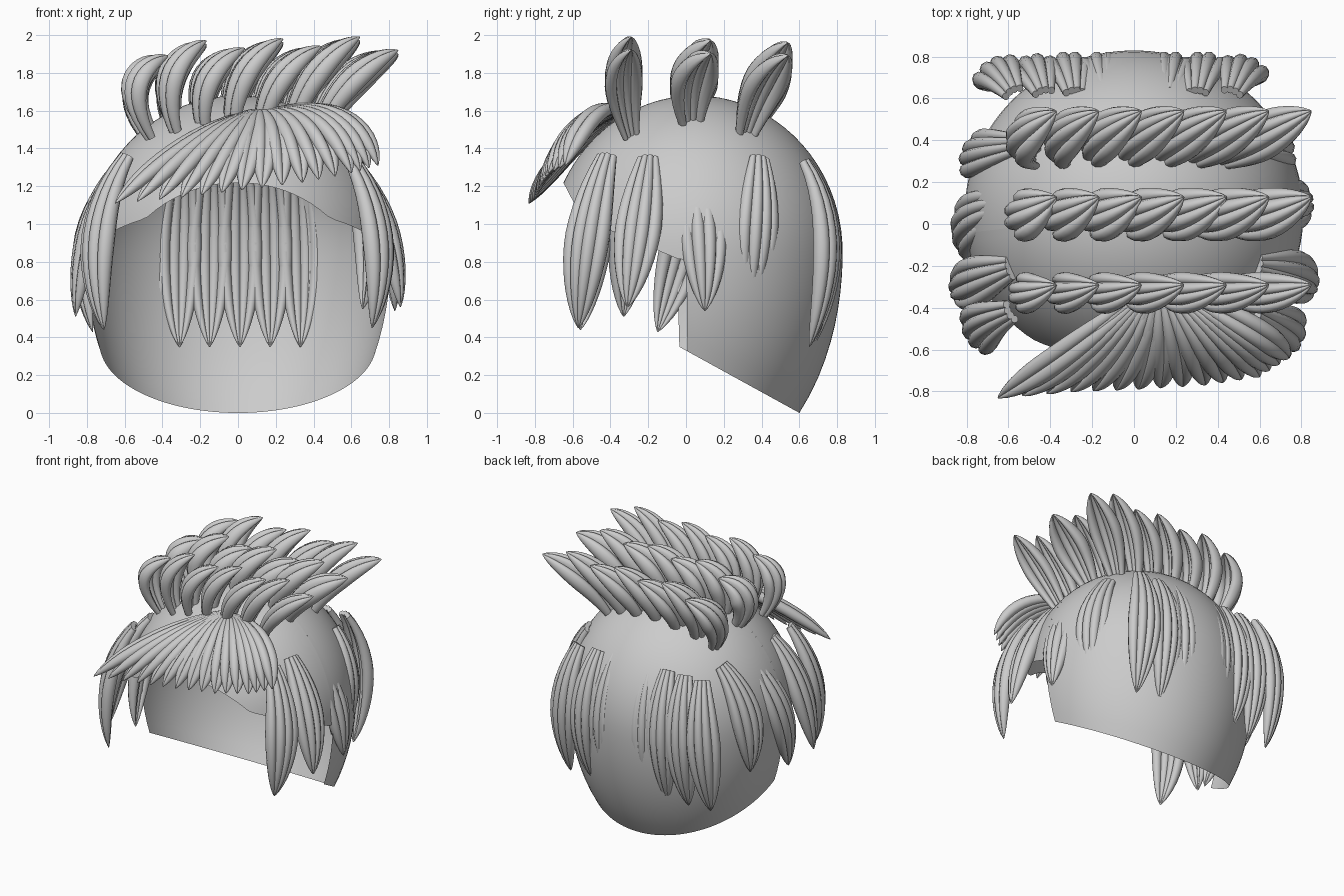
import bpy, bmesh, math
from mathutils import Vector as V

if "Cube" in bpy.data.objects:
    bpy.data.objects.remove(bpy.data.objects["Cube"])


def finish(name, bm):
    bmesh.ops.recalc_face_normals(bm, faces=bm.faces)
    me = bpy.data.meshes.new(name)
    bm.to_mesh(me)
    bm.free()
    me.shade_smooth()
    ob = bpy.data.objects.new(name, me)
    bpy.context.collection.objects.link(ob)
    return ob


# Scalp cap: egg-shaped shell, open underneath and at the face
CY, RX, RY, ZC, RUP, RLOW = 0.05, 0.81, 0.78, 0.85, 0.83, 1.2


def cap_point(th, z):
    r = math.sqrt(max(0, 1 - ((z - ZC) / (RUP if z > ZC else RLOW)) ** 2))
    return V((RX * r * math.cos(th), CY + RY * r * math.sin(th), z))


def cap_patch(bm, t0, t1, rim, cols, rows=28):
    grid = []
    for i in range(cols + 1):
        th = t0 + (t1 - t0) * i / cols
        z = 0.8
        for _ in range(40):
            z = 0.5 * z + 0.5 * rim(cap_point(th, z).y)
        top = ZC + RUP
        grid.append([bm.verts.new(cap_point(th, top - (top - z) * (1 - math.cos(math.pi / 2 * j / rows))))
                     for j in range(rows + 1)])
    for a, b in zip(grid, grid[1:]):
        for j in range(rows):
            bm.faces.new((a[j], a[j + 1], b[j + 1], b[j]))


bm = bmesh.new()
split_r, split_l = -0.06, math.pi + 0.12
cap_patch(bm, split_r, split_l, lambda y: max(0, 0.33 - 0.55 * y), 56)
cap_patch(bm, split_l, 2 * math.pi + split_r,
          lambda y: 0.81 + 0.42 * max(0, -y - 0.03) + 1.5 * max(0, -y - 0.55), 48)
bmesh.ops.remove_doubles(bm, verts=bm.verts, dist=0.0005)
finish("scalp_cap", bm)


# Lock: ribbed leaf made of tapered strands following a curve a-m-b
def lock(name, a, m, b, side, width, strands=4, base=0.45, arc=0.4, fat=1.5,
         taper=0.45, segs=16, ring=10):
    a, m, b, side = V(a), V(m), V(b), V(side)
    c = 2 * m - (a + b) / 2
    bm = bmesh.new()
    for k in range(strands):
        s = -1 + 2 * (k + 0.5) / strands
        rings = []
        for i in range(segs + 1):
            t = 1 - (1 - i / segs) ** 1.5
            p = (1 - t) ** 2 * a + 2 * t * (1 - t) * c + t * t * b
            T = ((1 - t) * (c - a) + t * (b - c)).normalized()
            N = side.cross(T).normalized()
            S = T.cross(N)
            w = base + (1 - base) * math.sin(math.pi / 2 * min(t / 0.6, 1))
            w *= width * max(0, 1 - max(0, (t - taper) / (1 - taper)) ** 2.3) ** 0.75
            w = max(w, 0.003)
            ctr = p + S * (w * s * 0.95) + N * (arc * w * (0.5 - s * s))
            rs, rn = 1.25 * w / strands, fat * w / strands
            rings.append([bm.verts.new(ctr + S * (rs * math.cos(q)) + N * (rn * math.sin(q)))
                          for q in (2 * math.pi * j / ring for j in range(ring))])
        for r0, r1 in zip(rings, rings[1:]):
            for j in range(ring):
                bm.faces.new((r0[j], r0[j - 1], r1[j - 1], r1[j]))
        bm.faces.new(rings[0])
        bm.faces.new(rings[-1])
    ob = finish(name, bm)
    bpy.context.view_layer.objects.active = ob
    ob.select_set(True)
    bpy.ops.object.shade_smooth_by_angle(angle=math.radians(50))
    ob.select_set(False)


# Crown tufts: three rows of upright locks sweeping to the right
tip_z = [1.87, 1.95, 1.91, 1.96, 1.92, 1.97, 1.90]
rows = [("front", -0.29, -0.33, -0.29, 1.46, 0.02, 0.10, 0.05),
        ("middle", 0.03, 0.04, 0.13, 1.50, 0.0, 0.125, 0.07),
        ("rear", 0.31, 0.41, 0.54, 1.44, -0.01, 0.115, 0.1)]
for name, y0, y1, y2, z0, dz, w, turn in rows:
    for i in range(7):
        x0, x2 = -0.46 + 0.145 * i, -0.37 + 0.203 * i
        zt = tip_z[i] + dz
        lock(f"crown_tuft_{name}_{i}", (x0, y0, z0),
             ((x0 + x2) / 2 - 0.11 + 0.012 * i, y1, (z0 + zt) / 2 + 0.05),
             (x2, y2, zt), (turn * i, -1, 0.2 if name == "rear" else 0), w,
             arc=0.75, fat=1.8)

# Fringe: locks fanning from one root down over the forehead
tips = [(-0.65, -0.83, 1.11), (-0.3, -0.80, 1.14), (0.02, -0.79, 1.18),
        (0.34, -0.77, 1.22), (0.60, -0.73, 1.27), (0.74, -0.64, 1.31)]
N_FRINGE = 16
for i in range(N_FRINGE):
    u = i / (N_FRINGE - 1)
    j = min(int(u * 5), 4)
    tip = V(tips[j]).lerp(V(tips[j + 1]), u * 5 - j)
    root = V((0.08 + 0.09 * u, -0.3, 1.6))
    mid = (root + tip) / 2 + V((0.09 * u * u, -0.02, 0.06 + 0.055 * u))
    lock(f"fringe_lock_{i}", root, mid, tip, (tip - root).cross(V((0, 0, 1))),
         0.06, 2, base=0.25, arc=0.2, fat=1.3, taper=0.65)


# Hanging locks: bow outward in the facing direction (degrees, 0 = right)
def hanging(name, a, m, b, facing, width):
    f = math.radians(facing)
    lock(name, a, m, b, (math.sin(f), -math.cos(f), 0), width)


# Side locks: base, middle, tip, facing, width
right = [((0.59, -0.42, 1.36), (0.74, -0.52, 0.95), (0.71, -0.57, 0.45), -25, 0.125),
         ((0.59, -0.20, 1.35), (0.77, -0.25, 1.00), (0.86, -0.31, 0.56), -12, 0.125),
         ((0.56, 0.05, 1.33), (0.75, 0.09, 0.98), (0.83, 0.10, 0.54), 5, 0.125),
         ((0.56, 0.39, 1.35), (0.69, 0.38, 1.00), (0.66, 0.34, 0.55), 30, 0.12)]
left = [((-0.59, -0.42, 1.36), (-0.74, -0.50, 0.95), (-0.71, -0.56, 0.44), 212, 0.125),
        ((-0.59, -0.21, 1.35), (-0.77, -0.28, 1.00), (-0.86, -0.33, 0.51), 192, 0.125),
        ((-0.57, 0.10, 1.33), (-0.79, 0.01, 0.95), (-0.77, -0.15, 0.43), 185, 0.13),
        ((-0.57, 0.38, 1.35), (-0.75, 0.34, 1.00), (-0.76, 0.30, 0.55), 160, 0.12)]
for label, table in (("right", right), ("left", left)):
    for i, spec in enumerate(table):
        hanging(f"side_lock_{label}_{i}", *spec)

# Back locks: straight row, partly sunk into the cap, turned outward at the ends
for i in range(8):
    x = -0.63 + 0.16 * i + (0.02 if i == 7 else 0)
    turn = 0 if abs(x) < 0.36 else math.copysign((abs(x) - 0.36) * 110, x)
    out = 0.001 * turn
    hanging(f"back_lock_{i}", (x * 0.92, 0.63, 1.33),
            (x + out, 0.76 - abs(out), 0.9), (x + out, 0.67 - abs(out), 0.35),
            90 - turn, 0.12)
